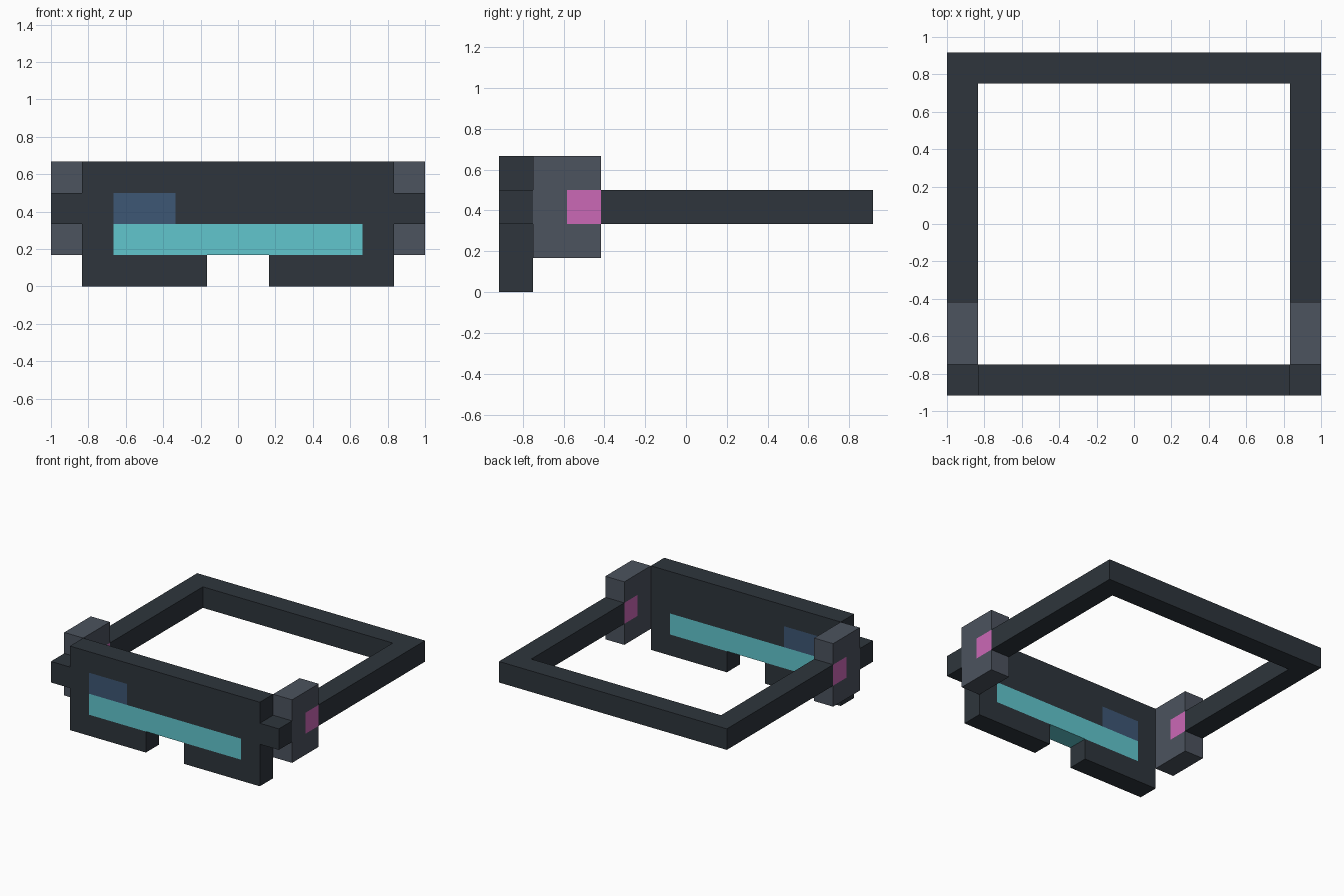
import bpy
import bmesh
from mathutils import Vector

if "Cube" in bpy.data.objects:
    bpy.data.objects.remove(bpy.data.objects["Cube"])

U = 1 / 6  # every part sits on a grid of this size


def material(name, r, g, b):
    m = bpy.data.materials.new(name)
    lin = [(c / 255 / 12.92) if c < 11 else ((c / 255 + 0.055) / 1.055) ** 2.4
           for c in (r, g, b)]
    m.diffuse_color = (*lin, 1)
    m.use_nodes = True
    m.node_tree.nodes["Principled BSDF"].inputs["Base Color"].default_value = m.diffuse_color
    return m


DARK = material("charcoal", 46, 53, 60)
GREY = material("slate grey", 76, 83, 94)
CYAN = material("cyan glass", 97, 198, 206)
BLUE = material("dusk blue", 61, 87, 117)
PINK = material("pink", 203, 104, 182)


def extrude_part(name, profile, push, mats, cuts=(), rule=None):
    """Extrude a flat outline, slice it along grid planes, colour faces by rule."""
    bm = bmesh.new()
    base = bm.faces.new([bm.verts.new(p) for p in profile])
    new = bmesh.ops.extrude_face_region(bm, geom=[base], use_keep_orig=True)["geom"]
    bmesh.ops.translate(bm, vec=push, verts=[v for v in new if isinstance(v, bmesh.types.BMVert)])
    for axis, value in cuts:
        co, no = Vector(), Vector()
        co[axis], no[axis] = value, 1
        bmesh.ops.bisect_plane(bm, geom=bm.verts[:] + bm.edges[:] + bm.faces[:],
                               dist=1e-4, plane_co=co, plane_no=no)
    bmesh.ops.recalc_face_normals(bm, faces=bm.faces[:])
    if rule:
        for f in bm.faces:
            f.material_index = rule(f.calc_center_median(), f.normal)
    me = bpy.data.meshes.new(name)
    bm.to_mesh(me)
    bm.free()
    for m in mats:
        me.materials.append(m)
    ob = bpy.data.objects.new(name, me)
    ob.scale = (U, U, U)
    bpy.context.collection.objects.link(ob)
    return ob


def box(name, lo, hi, mats, cuts=(), rule=None):
    (x0, y0, z0), (x1, y1, z1) = lo, hi
    outline = [(x0, y0, z0), (x1, y0, z0), (x1, y1, z0), (x0, y1, z0)]
    return extrude_part(name, outline, (0, 0, z1 - z0), mats, cuts, rule)


# Front plate with nose notch; the coloured glass runs through its thickness
def glass(c, n):
    if abs(c.x) < 4 and 0.99 < c.z < 2:
        return 1
    if -4 < c.x < -2 and 2 < c.z < 3:
        return 2
    return 0


outline = [(-5, 0), (-1, 0), (-1, 1), (1, 1), (1, 0), (5, 0), (5, 4), (-5, 4)]
extrude_part("front_plate", [(x, -5.5, z) for x, z in outline], (0, 1, 0),
             [DARK, CYAN, BLUE],
             [(2, 1), (2, 2), (2, 3), (0, -4), (0, -2), (0, 4)], glass)

# Hinge tabs and grey side blocks with a pink square on both side faces
def pink_square(c, n):
    return int(abs(n.x) > 0.5 and c.y > -3.5 and 2 < c.z < 3)


for side, x in (("left", -6), ("right", 5)):
    box(side + "_tab", (x, -5.5, 2), (x + 1, -4.5, 3), [DARK])
    box(side + "_side_block", (x, -4.5, 1), (x + 1, -2.5, 4), [GREY, PINK],
        [(1, -3.5), (2, 2), (2, 3)], pink_square)

# Arms joined by the strap bar at the back
strap = [(-6, -2.5), (-5, -2.5), (-5, 4.5), (5, 4.5),
         (5, -2.5), (6, -2.5), (6, 5.5), (-6, 5.5)]
extrude_part("head_strap", [(x, y, 2) for x, y in strap], (0, 0, 1), [DARK])
